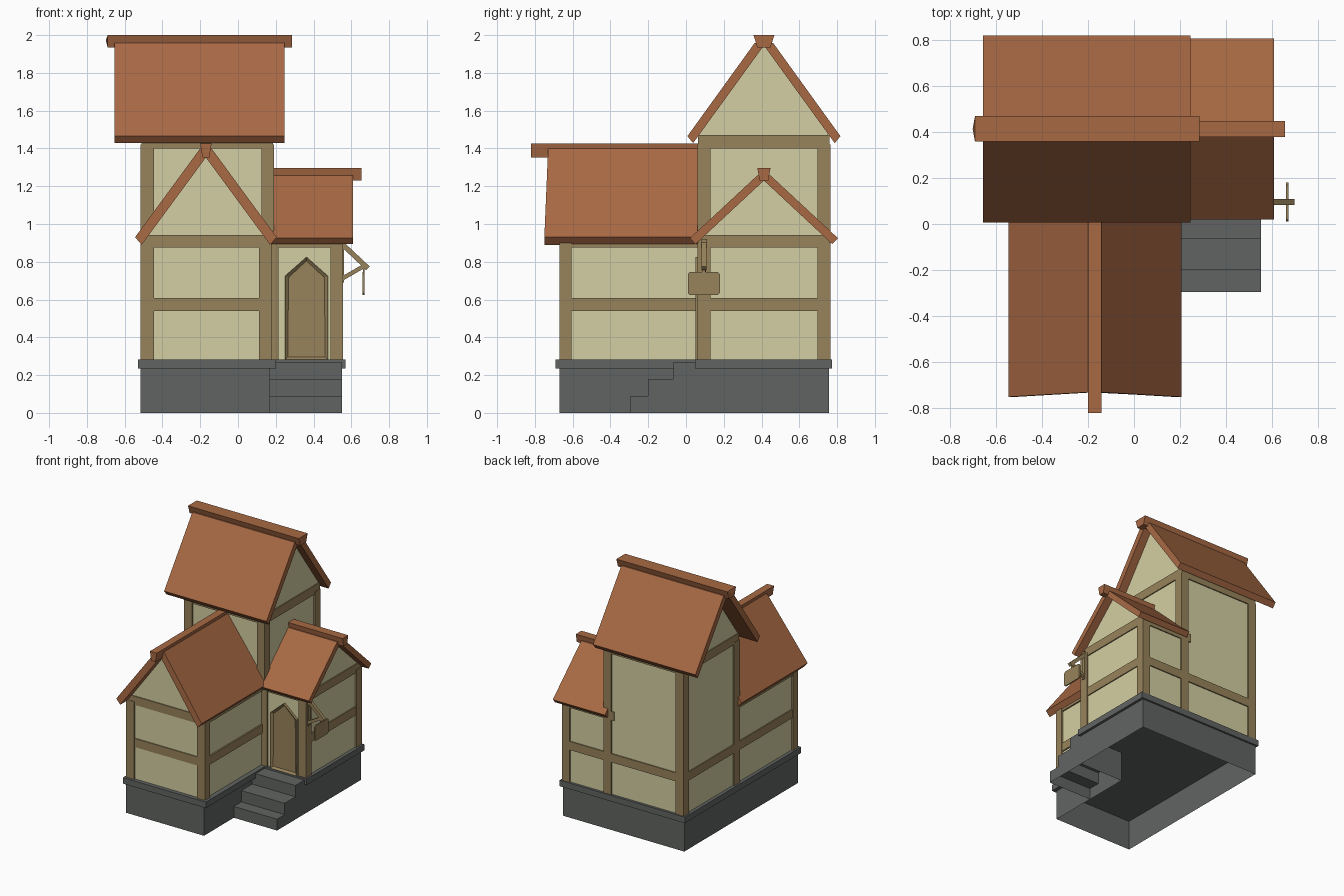
import bpy, bmesh, math

if "Cube" in bpy.data.objects:
    bpy.data.objects.remove(bpy.data.objects["Cube"])


def material(name, rgb):
    m = bpy.data.materials.new(name)
    lin = [((c / 255 + 0.055) / 1.055) ** 2.4 for c in rgb]
    m.diffuse_color = (*lin, 1)
    m.use_nodes = True
    m.node_tree.nodes["Principled BSDF"].inputs["Base Color"].default_value = m.diffuse_color
    return m


PLASTER = material("cream plaster", (212, 207, 163))
TIMBER = material("brown timber", (152, 131, 91))
ROOF = material("terracotta roof", (168, 105, 68))
STONE = material("grey stone", (97, 100, 98))


def prism(name, pts, axis, a, b, mat, open_bottom=False, tweak=None):
    """Extrude a 2D profile along an axis from a to b."""
    place = {"x": lambda p, t: (t, p[0], p[1]),
             "y": lambda p, t: (p[0], t, p[1]),
             "z": lambda p, t: (p[0], p[1], t)}[axis]
    bm = bmesh.new()
    va = [bm.verts.new(place(p, a)) for p in pts]
    vb = [bm.verts.new(place(p, b)) for p in pts]
    n = len(pts)
    start = bm.faces.new(va)
    bm.faces.new(vb[::-1])
    for i in range(n):
        j = (i + 1) % n
        bm.faces.new((va[i], vb[i], vb[j], va[j]))
    bmesh.ops.recalc_face_normals(bm, faces=bm.faces)
    if tweak:
        tweak(bm, start)
    if open_bottom:
        low = [f for f in bm.faces if all(v.co.z < 1e-4 for v in f.verts)]
        bmesh.ops.delete(bm, geom=low, context="FACES_ONLY")
    me = bpy.data.meshes.new(name)
    bm.to_mesh(me)
    bm.free()
    me.materials.append(mat)
    ob = bpy.data.objects.new(name, me)
    bpy.context.collection.objects.link(ob)
    return ob


def box(name, x0, x1, y0, y1, z0, z1, mat=TIMBER):
    return prism(name, [(x0, y0), (x1, y0), (x1, y1), (x0, y1)], "z", z0, z1, mat)


def house(c, half, z0, eave, apex):
    return [(c - half, z0), (c + half, z0), (c + half, eave), (c, apex), (c - half, eave)]


def chevron(c, outer, inner, top, apex):
    """Roof section: outer eave, inner eave, flat top (half width, z), inner apex."""
    (ow, oz), (iw, iz), (tw, tz) = outer, inner, top
    return [(c - ow, oz), (c - tw, tz), (c + tw, tz), (c + ow, oz),
            (c + iw, iz), (c, apex), (c - iw, iz)]


def cap(c, wide, narrow, top, bottom):
    return [(c - narrow, bottom), (c + narrow, bottom), (c + wide, top), (c - wide, top)]


# Stone base, open underneath, with ledge and steps
prism("foundation", [(-.515, -.67), (.17, -.67), (.17, .06), (.55, .06), (.55, .757), (-.515, .757)],
      "z", 0, .235, STONE, True)
prism("foundation_ledge", [(-.53, -.69), (.2, -.69), (.2, .048), (.57, .048), (.57, .772), (-.53, .772)],
      "z", .235, .283, STONE)
prism("front_steps", [(-.295, 0), (-.295, .09), (-.2, .09), (-.2, .18), (-.065, .18),
                      (-.065, .27), (.06, .27), (.06, 0)], "x", .17, .55, STONE, True)

# Plaster bodies
CX, CY = -.17, .4125
prism("front_wing_walls", house(CX, .333, .28, .92, 1.38), "y", -.658, .08, PLASTER)
prism("tower_walls", house(CY, .34, .28, 1.49, 1.965), "x", -.503, .178, PLASTER)
prism("side_wing_walls", house(CY, .34, .28, .93, 1.25), "x", .1, .543, PLASTER)

# Corner posts
for x0, x1 in ((-.515, -.445), (.11, .178)):
    box("front_wing_post", x0, x1, -.67, -.605, .28, .9)
for y0, y1 in ((.06, .13), (.695, .765)):
    for x0, x1 in ((-.515, -.445), (.125, .19)):
        box("tower_post", x0, x1, y0, y1, .28, 1.42)
    box("side_wing_post", .49, .555, y0, y1, .28, .9)
box("inner_corner_post", .15, .215, .06, .13, .28, .9)

# Horizontal beams wrapping each body
for z0, z1 in ((.54, .608), (.875, .943)):
    box("front_wing_beam", -.511, .174, -.666, .08, z0, z1)
    box("side_wing_beam", .1, .551, .085 if z0 < .6 else .064, .761, z0, z1)
box("tower_middle_beam", -.511, .186, .064, .761, .54, .608)
box("tower_top_beam", -.511, .186, .064, .761, 1.4, 1.47)


# Roofs
def lean_gable(bm, start):
    for v in bm.verts:
        if v.co.y < -.7 and v.co.z > 1.2:
            v.co.y += .02


def point_end(bm, start):
    mid = bmesh.ops.poke(bm, faces=[start])["verts"][0]
    mid.co.x -= .01


prism("front_wing_roof", chevron(CX, (.375, .93), (.34, .89), (.03, 1.4), 1.352),
      "y", -.75, .08, ROOF, tweak=lean_gable)
prism("tower_roof", chevron(CY, (.405, 1.465), (.375, 1.428), (.05, 1.957), 1.945),
      "x", -.655, .245, ROOF)
prism("side_wing_roof", chevron(CY, (.392, .925), (.362, .893), (.035, 1.257), 1.23),
      "x", .15, .608, ROOF)

# Ridge caps
prism("front_wing_ridge", cap(CX, .03, .018, 1.425, 1.352), "y", -.82, .08, ROOF)
prism("tower_ridge", cap(CY, .055, .035, 2.0, 1.935), "x", -.69, .285, ROOF, tweak=point_end)
prism("side_wing_ridge", cap(CY, .035, .023, 1.297, 1.23), "x", .15, .655, ROOF)


# Pointed door with sunken panel
def sink_panel(bm, start):
    bmesh.ops.inset_region(bm, faces=[start], thickness=.02)
    inner = [f for f in bm.faces if f.normal.y < -.9 and len(f.verts) == 5]
    for v in inner[0].verts:
        v.co.y += .015


prism("door", house(.3625, .113, .283, .725, .825), "y", .05, .1, TIMBER, tweak=sink_panel)


# Hanging sign on its bracket
def bar(name, p, q, t, y0, y1):
    dx, dz = q[0] - p[0], q[1] - p[1]
    k = t / 2 / math.hypot(dx, dz)
    nx, nz = -dz * k, dx * k
    prism(name, [(p[0] + nx, p[1] + nz), (q[0] + nx, q[1] + nz),
                 (q[0] - nx, q[1] - nz), (p[0] - nx, p[1] - nz)], "y", y0, y1, TIMBER)


box("sign_wall_plate", .54, .562, .08, .11, .69, .92)
bar("sign_upper_arm", (.55, .895), (.688, .765), .027, .082, .108)
bar("sign_strut", (.55, .71), (.668, .778), .022, .085, .105)
box("sign_hanger", .661, .669, .086, .104, .735, .785)
b = .01
prism("sign_board", [(.01 + b, .625), (.18 - b, .625), (.18, .625 + b), (.18, .745 - b),
                     (.18 - b, .745), (.01 + b, .745), (.01, .745 - b), (.01, .625 + b)],
      "x", .66, .67, TIMBER)
